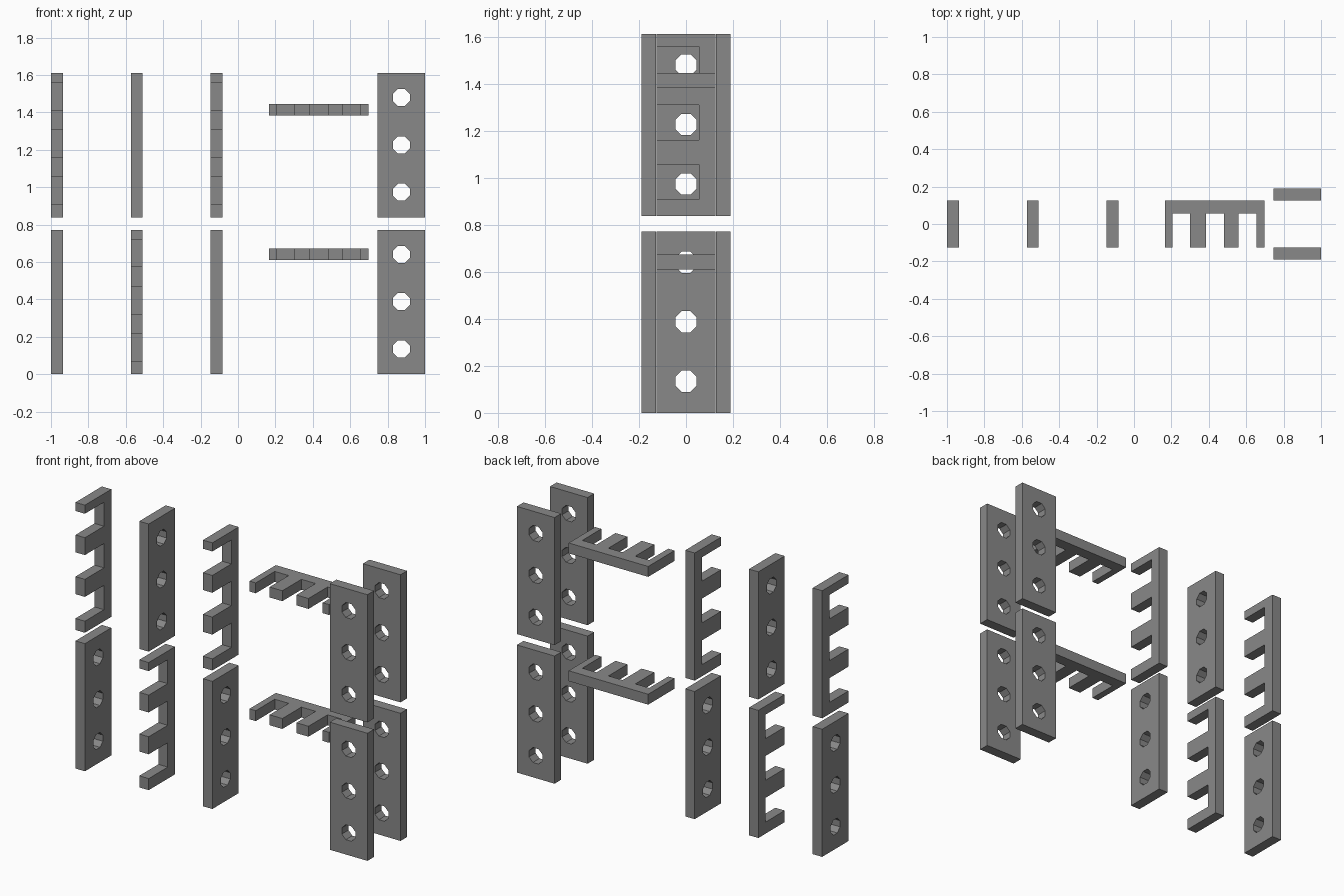
import bpy, bmesh
from math import sin, cos, pi
from mathutils import Matrix, Vector

cube = bpy.data.objects.get("Cube")
if cube:
    bpy.data.objects.remove(cube, do_unlink=True)

GREY = (0.25, 0.25, 0.25, 1.0)
grey = bpy.data.materials.new("plain grey")
grey.use_nodes = True
grey.diffuse_color = GREY
grey.node_tree.nodes["Principled BSDF"].inputs["Base Color"].default_value = GREY

HALF = 0.126       # half width of every panel
THICK = 0.063
HEIGHT = 0.772
ROWS = {"lower": 0.0, "upper": 0.838}
X, Y, Z = Vector((1, 0, 0)), Vector((0, 1, 0)), Vector((0, 0, 1))


def panel(name, loops, u, v, origin):
    """Fill flat loops (outline, then holes), thicken and place along axes u, v."""
    curve = bpy.data.curves.new(name, 'CURVE')
    curve.dimensions = '2D'
    curve.fill_mode = 'BOTH'
    curve.extrude = THICK / 2
    for loop in loops:
        spline = curve.splines.new('POLY')
        spline.points.add(len(loop) - 1)
        for point, (a, b) in zip(spline.points, loop):
            point.co = (a, b, 0, 1)
        spline.use_cyclic_u = True
        spline.use_smooth = False
    temp = bpy.data.objects.new(name + "_outline", curve)
    bpy.context.collection.objects.link(temp)
    graph = bpy.context.evaluated_depsgraph_get()
    mesh = bpy.data.meshes.new_from_object(temp.evaluated_get(graph))
    bpy.data.objects.remove(temp, do_unlink=True)

    # Weld the caps to the rim and place the panel
    frame = Matrix((u, v, u.cross(v))).transposed().to_4x4()
    bm = bmesh.new()
    bm.from_mesh(mesh)
    bmesh.ops.remove_doubles(bm, verts=bm.verts, dist=0.0005)
    bm.transform(Matrix.Translation(origin) @ frame)
    bmesh.ops.recalc_face_normals(bm, faces=bm.faces)
    for face in bm.faces:
        face.smooth = False
    bm.to_mesh(mesh)
    bm.free()
    mesh.name = name
    mesh.materials.clear()
    mesh.materials.append(grey)
    obj = bpy.data.objects.new(name, mesh)
    bpy.context.collection.objects.link(obj)


def holed_profile():
    """Tall plate with three octagonal holes."""
    loops = [[(-HALF, 0), (HALF, 0), (HALF, HEIGHT), (-HALF, HEIGHT)]]
    for centre in (0.135, 0.388, 0.641):
        angles = [(i + 0.5) * pi / 4 for i in range(8)]
        loops.append([(0.049 * cos(t), centre + 0.049 * sin(t)) for t in angles])
    return loops


def comb_profile(length, notches):
    """Spine on the back edge with teeth reaching the front edge."""
    outline = [(HALF, length), (HALF, 0), (-HALF, 0)]
    for low, high in notches:
        outline += [(-HALF, low), (0.056, low), (0.056, high), (-HALF, high)]
    return [outline + [(-HALF, length)]]


tall_comb = comb_profile(HEIGHT, [(0.07, 0.217), (0.323, 0.47), (0.575, 0.72)])
short_comb = comb_profile(0.532, [(0.042, 0.135), (0.22, 0.315), (0.395, 0.49)])

for row, (level, base) in enumerate(ROWS.items()):
    # Three upright panels, alternating combs and holed plates
    for i, (place, x) in enumerate((("outer", -0.968), ("middle", -0.541), ("inner", -0.115))):
        is_comb = (i + row) % 2 == 1
        kind = "comb" if is_comb else "holed_plate"
        panel(f"{level}_{place}_{kind}", tall_comb if is_comb else holed_profile(),
              Y, Z, Vector((x, 0, base)))

    # Flat shelf comb
    panel(f"{level}_shelf_comb", short_comb, Y, X, Vector((0.165, 0, base + 0.641 - row * 0.065)))

    # Facing pair of holed plates
    for side, y in (("front", -0.158), ("back", 0.158)):
        panel(f"{level}_{side}_holed_plate", holed_profile(), X, Z, Vector((0.873, y, base)))
